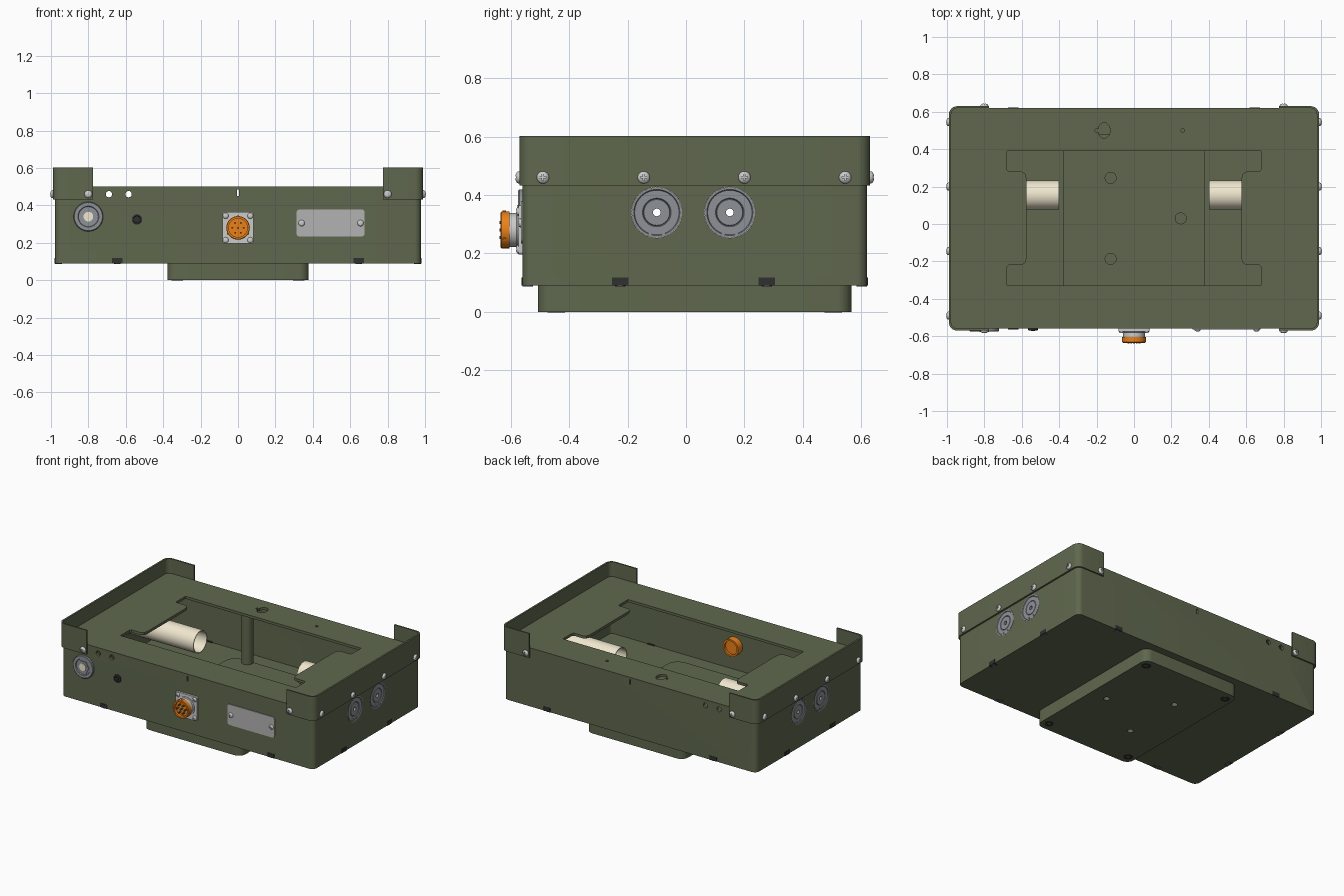
import bpy, bmesh, math
from mathutils import Vector, Matrix

if "Cube" in bpy.data.objects:
    bpy.data.objects.remove(bpy.data.objects["Cube"])


def material(name, rgb):
    m = bpy.data.materials.new(name)
    m.diffuse_color = (*rgb, 1)
    m.use_nodes = True
    m.node_tree.nodes["Principled BSDF"].inputs["Base Color"].default_value = m.diffuse_color
    return m


GREEN = material("olive_paint", (0.115, 0.137, 0.075))
ORANGE = material("orange_insert", (0.83, 0.22, 0.01))
CREAM = material("cream_plastic", (0.87, 0.80, 0.62))
BLACK = material("black_rubber", (0.03, 0.03, 0.03))
DARK = material("dark_grey", (0.12, 0.12, 0.12))
SILVER = material("label_silver", (0.45, 0.45, 0.45))
STEEL = material("steel_grey", (0.27, 0.29, 0.31))
CY = 0.03  # depth centre of the case
FRONT, BACK = Vector((0, -1, 0)), Vector((0, 1, 0))


def make(name, bm, mat=None, loc=(0, 0, 0), axis=(0, 0, 1)):
    bmesh.ops.recalc_face_normals(bm, faces=bm.faces)
    rot = Vector(axis).to_track_quat('Z', 'Y').to_matrix().to_4x4()
    bm.transform(Matrix.Translation(loc) @ rot)
    me = bpy.data.meshes.new(name)
    bm.to_mesh(me)
    bm.free()
    ob = bpy.data.objects.new(name, me)
    bpy.context.collection.objects.link(ob)
    if mat:
        me.materials.append(mat)
    smooth(ob)
    return ob


def smooth(ob):
    bpy.ops.object.select_all(action='DESELECT')
    ob.select_set(True)
    bpy.context.view_layer.objects.active = ob
    bpy.ops.object.shade_smooth_by_angle(angle=math.radians(35))


def round_rect(w, d, r, n=6):
    pts = []
    for k, (sx, sy) in enumerate([(1, 1), (-1, 1), (-1, -1), (1, -1)]):
        for i in range(n + 1):
            a = math.pi / 2 * (k + i / n)
            pts.append((sx * (w / 2 - r) + r * math.cos(a), sy * (d / 2 - r) + r * math.sin(a)))
    return pts


def prism(name, pts, h, mat=None, loc=(0, 0, 0), axis=(0, 0, 1)):
    bm = bmesh.new()
    f = bm.faces.new([bm.verts.new((x, y, 0)) for x, y in pts])
    top = bmesh.ops.extrude_face_region(bm, geom=[f])["geom"]
    bmesh.ops.translate(bm, vec=(0, 0, h), verts=[v for v in top if isinstance(v, bmesh.types.BMVert)])
    return make(name, bm, mat, loc, axis)


def box(name, size, loc, mat=None):
    bm = bmesh.new()
    bmesh.ops.create_cube(bm, size=1)
    bmesh.ops.scale(bm, vec=size, verts=bm.verts)
    return make(name, bm, mat, loc)


def lathe(name, prof, mat=None, loc=(0, 0, 0), axis=(0, 0, 1), n=32, closed=False):
    # profile points are (radius, height along axis)
    bm = bmesh.new()
    vs = [bm.verts.new((r, 0, h)) for r, h in prof]
    es = [bm.edges.new(p) for p in zip(vs, vs[1:] + (vs[:1] if closed else []))]
    bmesh.ops.spin(bm, geom=vs + es, cent=(0, 0, 0), axis=(0, 0, 1), angle=2 * math.pi, steps=n)
    bmesh.ops.remove_doubles(bm, verts=bm.verts, dist=1e-5)
    return make(name, bm, mat, loc, axis)


def disc(name, r, h, mat=None, loc=(0, 0, 0), axis=(0, 0, 1), n=32):
    return lathe(name, [(0, 0), (r, 0), (r, h), (0, h)], mat, loc, axis, n)


def cut(ob, *cutters):
    for c in cutters:
        m = ob.modifiers.new("cut", 'BOOLEAN')
        m.operation, m.solver, m.object = 'DIFFERENCE', 'EXACT', c
        bpy.context.view_layer.objects.active = ob
        bpy.ops.object.modifier_apply(modifier=m.name)
        bpy.data.objects.remove(c)
    smooth(ob)


# hollow case with rounded corners
case = prism("case", round_rect(1.956, 1.18, 0.035), 0.41, GREEN, (0, CY, 0.09))
cut(case, prism("cavity", round_rect(1.916, 1.14, 0.02), 0.37, None, (0, CY, 0.112)))

# I-shaped opening in the top plate
q = [(0.575, 0.0), (0.575, 0.215), (0.582, 0.238), (0.60, 0.25), (0.67, 0.25), (0.68, 0.26), (0.68, 0.36)]
q = q[1:]
opening = [(x, y) for x, y in q] + [(-x, y) for x, y in q[::-1]] \
    + [(-x, -y) for x, y in q] + [(x, -y) for x, y in q[::-1]]
holes = [prism("c", opening, 0.1, None, (0, CY, 0.44))]
oval = [(0.032 * math.cos(i * math.pi / 12), 0.042 * math.sin(i * math.pi / 12)) for i in range(24)]
holes.append(prism("c", oval, 0.1, None, (-0.16, 0.5, 0.44)))
holes += [disc("c", 0.01, 0.1, None, (x, 0.5, 0.44), n=12) for x in (-0.2, 0.26)]
# sight holes and centre slot through front and back
holes += [disc("c", 0.017, 1.6, None, (x, 0.8, 0.46), FRONT, 20) for x in (-0.69, -0.585)]
holes.append(box("c", (0.009, 1.6, 0.035), (0, 0, 0.467)))
# round ports in both ends
holes += [disc("c", 0.087, 2.4, None, (-1.2, y, 0.34), (1, 0, 0)) for y in (-0.1, 0.15)]
# fixing holes in the floor
tri = [(0.25 * math.cos(a), CY + 0.25 * math.sin(a)) for a in (0, 2 * math.pi / 3, 4 * math.pi / 3)]
cut(case, *holes)

# raised end caps wrapping round the case corners
caps = prism("end_caps", round_rect(1.98, 1.2, 0.045), 0.17, GREEN, (0, CY, 0.432))
gap = [(-0.775, -1), (0.775, -1), (0.775, 0.53), (0.85, 0.605), (0.85, 1), (-0.85, 1), (-0.85, 0.605), (-0.775, 0.53)]
bmg = prism("c", gap, 3, None)
bmg.data.transform(Matrix.Translation((0, 1.5, 0)) @ Matrix.Rotation(math.pi / 2, 4, 'X'))
cut(caps, prism("c", round_rect(1.955, 1.179, 0.034), 0.4, None, (0, CY, 0.35)), bmg)

# base plinth with fixing holes and corner screws
base = prism("base", round_rect(0.756, 1.075, 0.05), 0.09, GREEN, (0, CY, 0))
cut(base, *[disc("c", 0.02, 0.07, None, (x, y, -0.03), n=20) for x, y in tri])
for sx in (-1, 1):
    for sy in (-1, 1):
        lathe("base_screw", [(0, 0.0), (0.012, 0.0), (0.014, -0.003), (0.03, -0.003), (0.03, 0.01), (0, 0.01)],
              BLACK, (sx * 0.325, CY + sy * 0.475, 0.001), n=20)

# inside floor pad, bosses and post
prism("floor_pad", round_rect(0.76, 0.9, 0.08), 0.015, GREEN, (0, CY, 0.111))
for x, y in tri:
    disc("floor_boss", 0.032, 0.02, GREEN, (x, y, 0.12), n=24)
disc("inner_post", 0.038, 0.37, GREEN, (-0.25, 0.46, 0.111), n=24)

# end ports, cream tubes behind the rear pair
for s in (-1, 1):
    ax = (s, 0, 0)
    for y in (-0.1, 0.15):
        lathe("end_port", [(0.013, -0.01), (0.013, -0.004), (0.044, -0.004), (0.046, -0.009), (0.049, -0.004),
                           (0.076, -0.004), (0.079, 0.001), (0.0865, 0.001), (0.0865, -0.03), (0.013, -0.03)],
              STEEL, (s * 0.978, y, 0.34), ax, 40, True)
        for dy in (-0.021, 0.021):
            disc("port_screw", 0.009, 0.006, STEEL, (s * 0.973, y + dy, 0.272), ax, 12)
    lathe("inner_tube", [(0.077, 0), (0.077, 0.55), (0.071, 0.55), (0.071, 0)],
          CREAM, (s * 0.95, 0.155, 0.345), (-s, 0, 0), 40, True)

# cross-head screws: one mesh, shared
screw = lathe("cap_screw", [(0, 0), (0.021, 0), (0.021, 0.006), (0.017, 0.012), (0.009, 0.0155), (0, 0.0165)], None, n=20)
cut(screw, box("c", (0.022, 0.005, 0.014), (0, 0, 0.016)), box("c", (0.005, 0.022, 0.014), (0, 0, 0.016)))
spots = [((s * 0.988, y, 0.46), (s, 0, 0), 1) for s in (-1, 1) for y in (-0.49, -0.145, 0.2, 0.545)]
spots += [((x, CY + s * 0.598, 0.46), (0, s, 0), 1) for s in (-1, 1) for x in (-0.8, 0.8)]
spots += [((x, -0.562, 0.305), FRONT, 0.8) for x in (0.34, 0.655)]
spots += [((x, -0.57, z), FRONT, 0.75) for x in (-0.066, 0.066) for z in (0.214, 0.344)]
for i, (p, ax, sc) in enumerate(spots):
    ob = screw if i == 0 else bpy.data.objects.new("cap_screw", screw.data)
    if i:
        bpy.context.collection.objects.link(ob)
    ob.location, ob.scale = p, (sc,) * 3
    ob.rotation_euler = Vector(ax).to_track_quat('Z', 'Y').to_euler()

# front label plate
prism("label_plate", round_rect(0.365, 0.145, 0.018), 0.006, SILVER, (0.495, -0.559, 0.306), FRONT)

# front multi-pin connector
C = Vector((0, -0.56, 0.28))
prism("connector_flange", round_rect(0.168, 0.168, 0.01), 0.014, None, C, FRONT)
lathe("connector_barrel", [(0, 0), (0.066, 0), (0.066, 0.018), (0.058, 0.02), (0.058, 0.045), (0, 0.045)], None, C, FRONT)
lathe("connector_ring", [(0, 0.045), (0.063, 0.045), (0.063, 0.072), (0.06, 0.075), (0.05, 0.075),
                         (0.05, 0.055), (0, 0.055)], ORANGE, C, FRONT)
for i in range(7):
    a = math.pi / 3 * i
    r = 0.03 if i < 6 else 0
    disc("connector_pin", 0.005, 0.026, DARK, C + Vector((r * math.cos(a), -0.053, r * math.sin(a))), FRONT, 10)
for i in range(3):
    a = 2 * math.pi / 3 * i + math.pi / 2
    d = Vector((math.cos(a), 0, math.sin(a)))
    disc("connector_lug", 0.006, 0.006, ORANGE, C + d * 0.06 + Vector((0, -0.062, 0)), d, 10)
lathe("connector_rear", [(0, 0), (0.06, 0), (0.06, 0.05), (0.048, 0.05), (0.048, 0.035), (0, 0.035)],
      ORANGE, (0, -0.542, 0.28), BACK)

# front lamp socket and push button
L = Vector((-0.8, -0.559, 0.34))
lathe("lamp_bezel", [(0, 0), (0.079, 0), (0.079, 0.012), (0.075, 0.016), (0.056, 0.016), (0.053, 0.01), (0, 0.01)],
      STEEL, L, FRONT, 40)
disc("lamp_nut", 0.046, 0.016, STEEL, L, FRONT, 6)
disc("lamp_lens", 0.026, 0.019, CREAM, L, FRONT, 24)
lathe("button", [(0, 0), (0.028, 0), (0.028, 0.008), (0.02, 0.01), (0.018, 0.005), (0.012, 0.005), (0.012, 0.012), (0, 0.012)],
      BLACK, (-0.54, -0.559, 0.325), FRONT, 24)

# dark clips along the bottom edge
for s in (-1, 1):
    for x in (-0.645, 0.645):
        box("bottom_clip", (0.056, 0.03, 0.028), (x, CY + s * 0.578, 0.104), BLACK)
        disc("clip_pin", 0.018, 0.02, DARK, (x, CY + s * 0.572, 0.087), n=16)
    for y in (-0.225, 0.277):
        box("bottom_clip", (0.03, 0.056, 0.028), (s * 0.966, y, 0.104), BLACK)
        disc("clip_pin", 0.018, 0.02, DARK, (s * 0.96, y, 0.087), n=16)
